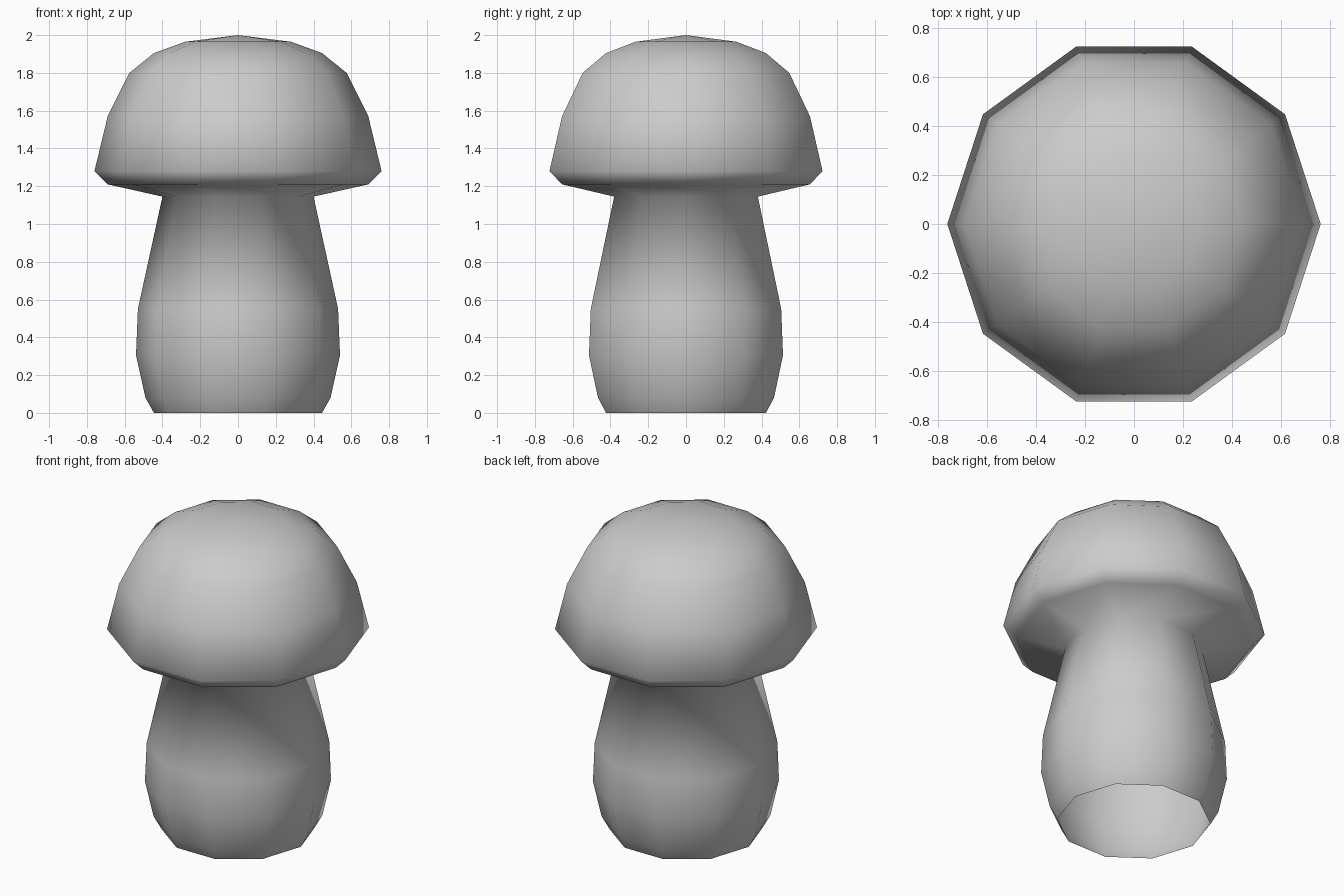
import bpy, bmesh
from math import cos, sin, tau

if "Cube" in bpy.data.objects:
    bpy.data.objects.remove(bpy.data.objects["Cube"])

SIDES = 10

# Profile (radius, height): stem from the open base to the neck, then the cap
stem = [(0.445, 0.0), (0.49, 0.08), (0.54, 0.305), (0.53, 0.55), (0.40, 1.145)]
cap = [(0.69, 1.21), (0.76, 1.28), (0.69, 1.57), (0.575, 1.80),
       (0.445, 1.905), (0.28, 1.965)]

bm = bmesh.new()
rings = [[bm.verts.new((r * cos(tau * i / SIDES), r * sin(tau * i / SIDES), z))
          for i in range(SIDES)] for r, z in stem + cap]

# Walls between neighbouring rings
for low, high in zip(rings, rings[1:]):
    for i in range(SIDES):
        j = (i + 1) % SIDES
        bm.faces.new((low[i], low[j], high[j], high[i]))

# Shallow point closing the cap
tip = bm.verts.new((0, 0, 2.0))
for i in range(SIDES):
    bm.faces.new((rings[-1][i], rings[-1][(i + 1) % SIDES], tip))

# Smooth throughout, as one continuous skin
for f in bm.faces:
    f.smooth = True

mesh = bpy.data.meshes.new("mushroom")
bm.to_mesh(mesh)
bm.free()
bpy.context.collection.objects.link(bpy.data.objects.new("mushroom", mesh))
